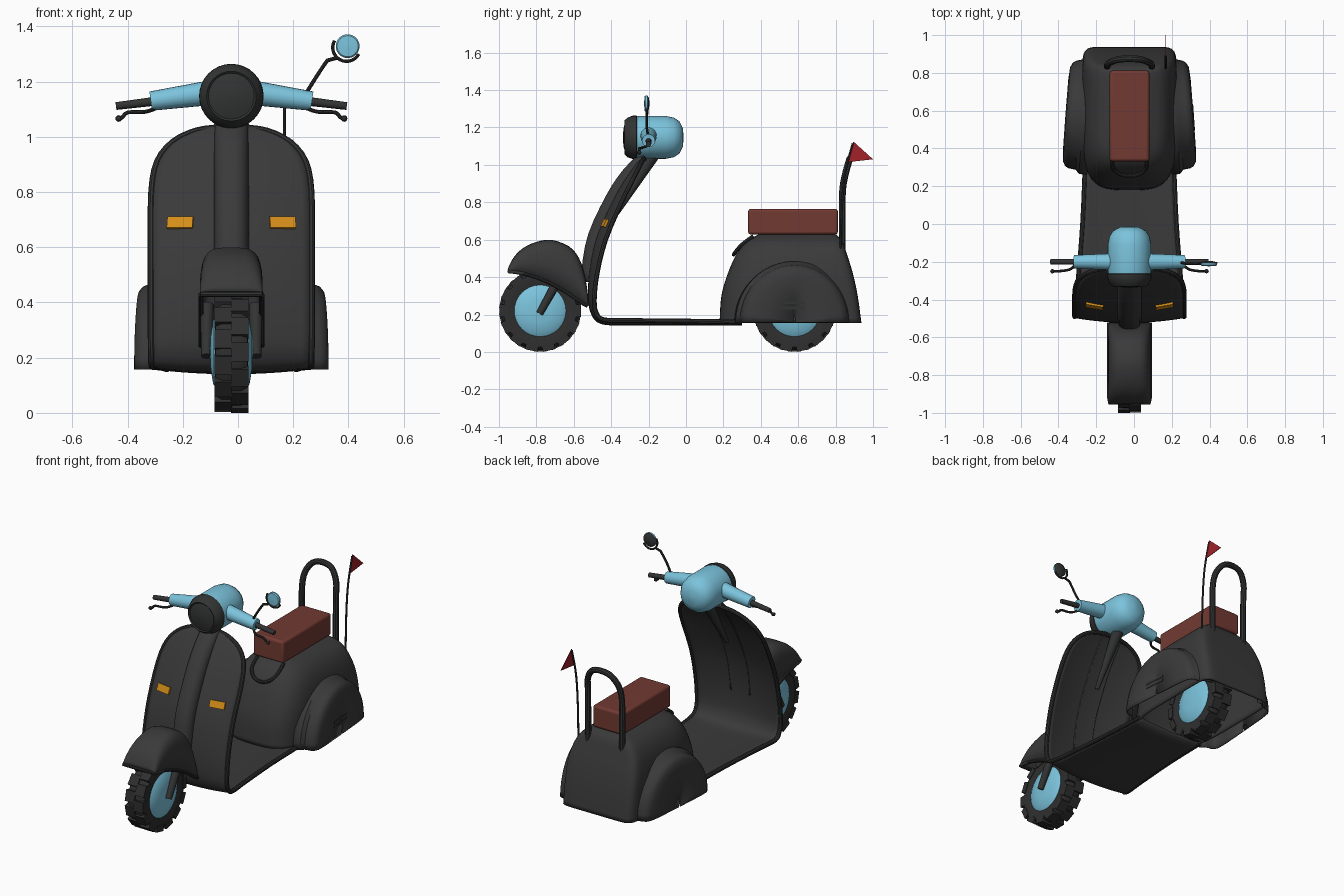
import bpy, bmesh, math
from mathutils import Vector, Matrix

if "Cube" in bpy.data.objects:
    bpy.data.objects.remove(bpy.data.objects["Cube"])

CX = -0.024  # body centre line


def mat(name, r, g, b):
    m = bpy.data.materials.new(name)
    m.diffuse_color = (r, g, b, 1)
    m.use_nodes = True
    m.node_tree.nodes["Principled BSDF"].inputs["Base Color"].default_value = m.diffuse_color
    return m


BODY = mat("charcoal_paint", .042, .042, .042)
TYRE = mat("tyre_black", .028, .028, .028)
TRIM = mat("dark_trim", .032, .033, .033)
CYAN = mat("sky_blue", .20, .55, .72)
SEAT = mat("seat_brown", .17, .042, .032)
AMBER = mat("amber", .66, .27, .01)
RED = mat("flag_red", .36, .015, .022)


def spline(pts, n):
    """Catmull-Rom through tuples of any length, n steps per span."""
    P = [pts[0]] + list(pts) + [pts[-1]]
    out = []
    for a, b, c, d in zip(P, P[1:], P[2:], P[3:]):
        for k in range(n):
            t = k / n
            out.append(tuple(.5 * (2*q + (r-p)*t + (2*p-5*q+4*r-s)*t*t + (3*q-p-3*r+s)*t**3)
                             for p, q, r, s in zip(a, b, c, d)))
    return out + [tuple(pts[-1])]


def finish(name, bm, m, thick=0, bevel=0):
    bmesh.ops.recalc_face_normals(bm, faces=bm.faces)
    me = bpy.data.meshes.new(name)
    bm.to_mesh(me)
    bm.free()
    ob = bpy.data.objects.new(name, me)
    bpy.context.collection.objects.link(ob)
    ob.location.x = CX
    me.materials.append(m)
    bpy.ops.object.select_all(action='DESELECT')
    bpy.context.view_layer.objects.active = ob
    ob.select_set(True)
    bpy.ops.object.shade_smooth_by_angle(angle=math.radians(35))
    if thick:
        mod = ob.modifiers.new("shell", 'SOLIDIFY')
        mod.thickness, mod.offset = thick, 0
    if bevel:
        mod = ob.modifiers.new("round", 'BEVEL')
        mod.width, mod.segments = bevel, 3
    return ob


def loft(name, rows, m, closed=False, cap=False, thick=0):
    bm = bmesh.new()
    vs = [[bm.verts.new(p) for p in r] for r in rows]
    n = len(rows[0])
    for a, b in zip(vs, vs[1:]):
        for i in range(n if closed else n - 1):
            j = (i + 1) % n
            bm.faces.new((a[i], a[j], b[j], b[i]))
    if cap:
        bm.faces.new(vs[-1])
    return finish(name, bm, m, thick)


def lathe(name, profile, centre, m, axis='Y', seg=32):
    """Spin (radius, along) pairs around an axis through centre."""
    rows = []
    for r, h in profile:
        ring = []
        for i in range(seg):
            a = 2 * math.pi * i / seg
            c, s = max(r, .0005) * math.cos(a), max(r, .0005) * math.sin(a)
            ring.append(Vector(centre) + Vector((c, h, s) if axis == 'Y' else (h, c, s)))
        rows.append(ring)
    return loft(name, rows, m, closed=True, cap=True)


def rod(name, p, q, r1, r2, m):
    p, q = Vector(p), Vector(q)
    bm = bmesh.new()
    M = Matrix.Translation((p + q) / 2) @ (q - p).to_track_quat('Z', 'Y').to_matrix().to_4x4()
    bmesh.ops.create_cone(bm, cap_ends=True, segments=20, radius1=r1, radius2=r2,
                          depth=(q - p).length, matrix=M)
    return finish(name, bm, m)


def tube(name, pts, r, m, n=4):
    path = [Vector(p) for p in (spline(pts, n) if n else pts)]
    rows, up = [], None
    for i, p in enumerate(path):
        t = (path[min(i + 1, len(path) - 1)] - path[max(i - 1, 0)]).normalized()
        up = t.orthogonal() if up is None else up - t * up.dot(t)
        up.normalize()
        side = t.cross(up)
        rows.append([p + r * (up * math.cos(a * math.pi / 5) + side * math.sin(a * math.pi / 5))
                     for a in range(10)])
    rows.insert(0, [path[0]] * 10)
    return loft(name, rows, m, closed=True, cap=True)


def box(name, centre, size, m, rot=(0, 0, 0), bevel=0):
    bm = bmesh.new()
    R = Matrix.Rotation(rot[2], 4, 'Z') @ Matrix.Rotation(rot[0], 4, 'X')
    bmesh.ops.create_cube(bm, size=1, matrix=Matrix.Translation(centre) @ R @ Matrix.Diagonal((*size, 1)))
    return finish(name, bm, m, bevel=bevel)


def spow(v, e):
    return math.copysign(abs(v) ** e, v)


# Wheels: tyre, staggered tread blocks, domed hub
for tag, wy in (("front", -.78), ("rear", .58)):
    c = (0, wy, .22)
    lathe(tag + "_tyre", [(.12, -.045), (.16, -.06), (.195, -.058), (.21, -.035), (.21, .035),
                          (.195, .058), (.16, .06), (.12, .045)], c, TYRE, 'X', 40)
    bm = bmesh.new()
    for s in (-1, 1):
        for k in range(14):
            a = 2 * math.pi * (k + (.5 if s > 0 else 0)) / 14
            M = Matrix.Translation(c) @ Matrix.Rotation(a, 4, 'X') @ Matrix.Translation((s * .03, 0, .199))
            bmesh.ops.create_cube(bm, size=1, matrix=M @ Matrix.Diagonal((.064, .068, .037, 1)))
    finish(tag + "_tread", bm, TYRE)
    lathe(tag + "_hub", [(0, -.078), (.06, -.075), (.115, -.066), (.138, -.052), (.138, .052),
                         (.115, .066), (.06, .075), (0, .078)], c, CYAN, 'X')

# Front fender: top line paired with lower lip line
fender = spline([(-.948, .44, -.945, .43), (-.918, .50, -.915, .427), (-.868, .55, -.865, .418),
                 (-.80, .582, -.79, .395), (-.72, .593, -.72, .365), (-.63, .56, -.64, .32),
                 (-.578, .50, -.59, .285), (-.545, .40, -.55, .258), (-.525, .265, -.525, .245)], 3)
rows = []
for ty, tz, ly, lz in fender:
    row = []
    for i in range(17):
        a = math.pi * i / 16
        v = math.sin(a) ** .45 if 0 < i < 16 else 0
        row.append((-.108 * spow(math.cos(a), .5), ly + (ty - ly) * v, lz + (tz - lz) * v))
    rows.append(row)
loft("front_fender", rows, BODY, thick=.012)
lip = [(f[2], f[3]) for f in fender[::3]]
tube("fender_lip", [(-.11, y, z) for y, z in lip[::-1]] + [(.11, y, z) for y, z in lip], .01, TRIM, 0)
for s in (-1, 1):
    rod("fork_arm", (s * .09, -.783, .205), (s * .088, -.68, .39), .019, .025, TRIM)

# Leg shield and floor: one swept sheet of (y, z, half width, centre bulge)
sheet = spline([(-.225, 1.032, .05, .0), (-.235, 1.02, .13, .008), (-.255, .98, .212, .018),
                (-.29, .91, .267, .03), (-.345, .80, .288, .038), (-.43, .60, .29, .043),
                (-.475, .42, .29, .035), (-.49, .28, .29, .025), (-.48, .21, .288, .02),
                (-.44, .172, .287, .018), (-.30, .168, .272, .018), (0, .165, .248, .015),
                (.30, .16, .235, .012)], 3)
rows, ridge = [], []
for i, (y, z, w, b) in enumerate(sheet):
    p, q = sheet[max(i - 1, 0)], sheet[min(i + 1, len(sheet) - 1)]
    t = Vector((0, q[0] - p[0], q[1] - p[1])).normalized()
    nrm = Vector((0, t.z, -t.y))
    rows.append([Vector((w * u / 8, y, z)) + nrm * b * (1 - (u / 8) ** 2) for u in range(-8, 9)])
    if .36 < z:
        ridge.append([Vector((.066 * u / 4, y, z + .015 * (i == 0)))
                      + nrm * (b - .012 + (.037 + .6 * b) * (1 - (u / 4) ** 4)) for u in range(-4, 5)])
loft("leg_shield_and_floor", rows, BODY, thick=.016)
loft("shield_centre_ridge", ridge, BODY, thick=.008)
tube("shield_rim", [r[0] for r in rows[::-1]] + [r[-1] for r in rows], .013, TRIM, 0)
rod("steering_column", (0, -.37, .74), (0, -.165, 1.07), .012, .036, TRIM)
for s in (-1, 1):
    box("indicator", (s * .185, -.431, .687), (.094, .022, .044), AMBER, (math.radians(-23), 0, s * math.radians(10)))

# Rear body shell: rings of (z, front y, back y, half width), open underneath
rings = spline([(.155, .185, .932, .245), (.30, .195, .912, .245), (.42, .23, .886, .24),
                (.52, .275, .855, .215), (.585, .325, .832, .17), (.622, .39, .80, .10)], 4)
rows = []
for z, yf, yb, w in rings:
    row, ym = [], (yf + yb) / 2
    for i in range(64):
        a = 2 * math.pi * (i + .5) / 64
        e = .55 if math.sin(a) < 0 else .17
        row.append((w * spow(math.cos(a), e), ym + (yb - yf) / 2 * spow(math.sin(a), e), z))
    rows.append(row)
loft("rear_body", rows, BODY, closed=True, cap=True, thick=.012)

# Side cowls: half-ellipse domes, flaring wider at the front
for s in (-1, 1):
    rows = []
    for d, k in ((.20, 1.02), (.243, 1), (.262, .93), (.30, .905), (.318, .87), (.330, .80), (.335, .6), (.336, .02)):
        row = []
        for i in range(25):
            a = math.pi * i / 24
            y = .58 + .312 * k * math.cos(a)
            row.append((s * (d - .075 * (y - .58)), y, .157 + .324 * k ** .6 * math.sin(a)))
        rows.append(row)
    loft("side_cowl", rows, BODY, thick=.006)
for z in (.235, .262):
    box("cowl_vent", (.337, .565, z), (.01, .14, .014), TRIM, (0, 0, math.radians(4)))

# Seat with front grab loop
box("seat", (0, .572, .697), (.21, .48, .137), SEAT, bevel=.014)
tube("seat_grab_loop", [(s * x, y, z) for s, x, y, z in (
    (-1, .09, .36, .62), (-1, .088, .30, .575), (-1, .055, .265, .535), (1, 0, .255, .52),
    (1, .055, .265, .535), (1, .088, .30, .575), (1, .09, .36, .62))], .01, TRIM)

# Rear hoop and flag
half = [(.118, .835, .50), (.118, .835, .70), (.118, .837, .86), (.108, .852, .95), (.065, .870, 1.015)]
tube("rear_hoop", half + [(0, .875, 1.032)] + [(-x, y, z) for x, y, z in half[::-1]], .018, TRIM)
tube("flag_pole", [(.192, .825, .48), (.192, .832, .75), (.192, .85, .95), (.192, .892, 1.115)], .006, TRIM)
loft("flag", [[(x, .895, 1.125), (x, .865, 1.015), (x, 1.0, 1.03)] for x in (.190, .194)],
     RED, closed=True, cap=True)

# Head, headlight
H = (0, 0, 1.147)
lathe("handlebar_head", [(0, -.285), (.108, -.285), (.115, -.25), (.115, -.11), (.106, -.065), (.086, -.035),
                         (.05, -.017), (0, -.012)], H, CYAN)
lathe("headlight", [(.1, -.255), (.117, -.265), (.116, -.285), (.106, -.312), (.09, -.33),
                    (.083, -.324), (.05, -.334), (0, -.338)], H, TRIM)

# Handlebars, grips and levers
for s in (-1, 1):
    rod("handlebar", (s * .05, -.2, 1.163), (s * .292, -.2, 1.129), .046, .035, CYAN)
    rod("grip", (s * .28, -.2, 1.128), (s * .418, -.2, 1.111), .016, .014, TRIM)
    tube("brake_lever", [(s * .28, -.21, 1.10), (s * .315, -.24, 1.09), (s * .375, -.25, 1.088),
                         (s * .395, -.25, 1.07), (s * .408, -.25, 1.066)], .007, TRIM)
    lathe("lever_ball", [(0, -.012), (.008, -.009), (.012, 0), (.008, .009), (0, .012)],
          (s * .408, -.25, 1.066), TRIM, seg=12)

# Rear-view mirror
MX, MZ = .421, 1.328
tube("mirror_stem", [(.26, -.2, 1.14), (.30, -.21, 1.205), (.343, -.21, 1.27), (.355, -.21, 1.278),
                     (.38, -.21, 1.285)], .007, TRIM)
lathe("mirror_glass", [(0, -.014), (.038, -.012), (.043, -.006), (.043, .004), (0, .004)], (MX, -.21, MZ), CYAN)
lathe("mirror_back", [(0, .004), (.042, .004), (.03, .012), (0, .015)], (MX, -.21, MZ), TRIM)
tube("mirror_holder", [(MX + .05 * math.cos(a) - .004, -.206, MZ - .005 + .05 * math.sin(a))
                       for a in (math.radians(150 + 13 * k) for k in range(15))], .006, TRIM, 0)
